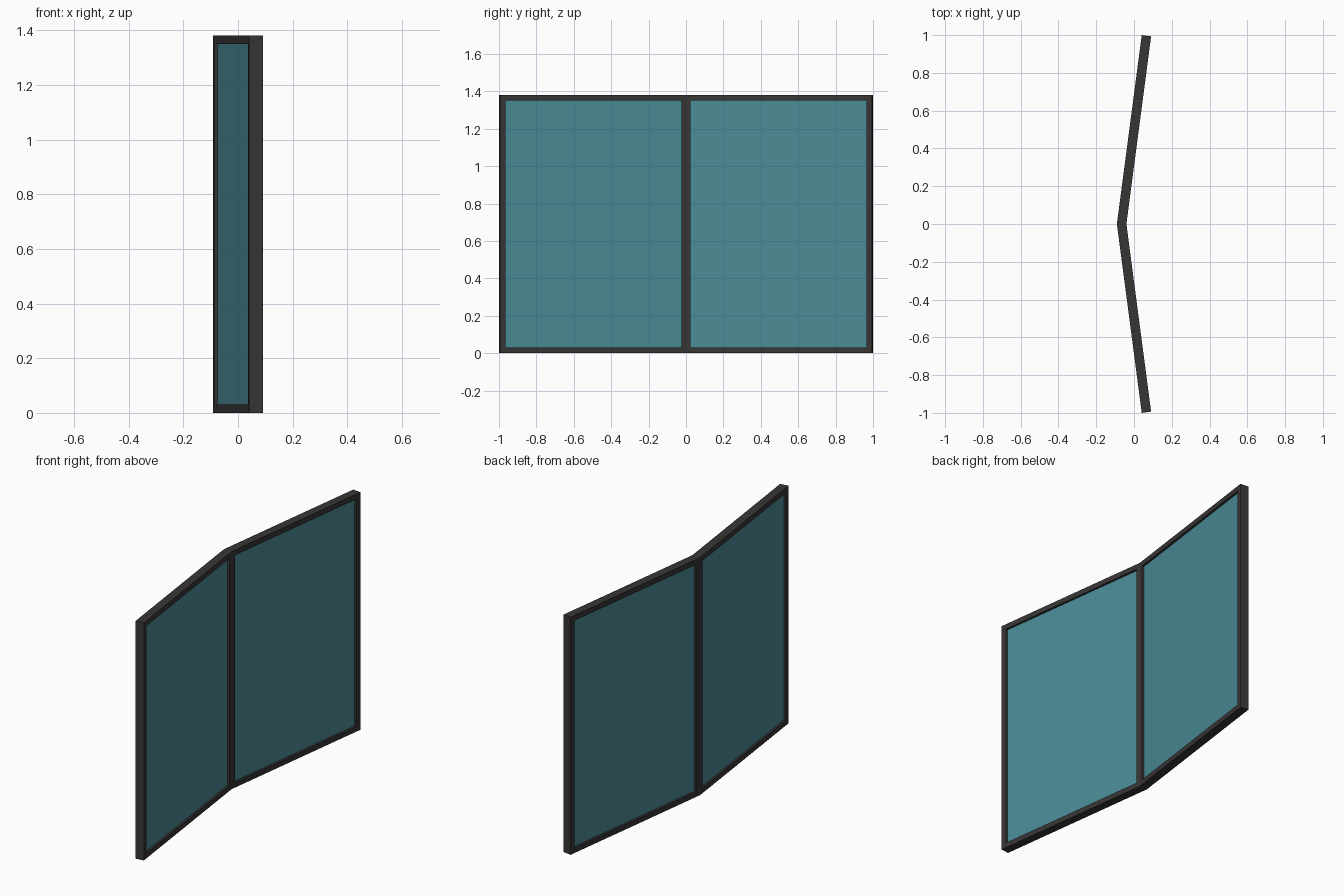
import bpy, bmesh, math

if "Cube" in bpy.data.objects:
    bpy.data.objects.remove(bpy.data.objects["Cube"])

ANGLE = math.radians(7.5)          # lean of each leaf from the y axis
LENGTH = 1 / math.cos(ANGLE)       # length of a leaf
DEPTH, BAR, HEIGHT = 0.05, 0.03, 1.38
GLASS = 0.025
X0 = -(LENGTH * math.sin(ANGLE) + DEPTH * math.cos(ANGLE)) / 2


def material(name, color):
    m = bpy.data.materials.new(name)
    m.diffuse_color = color
    m.use_nodes = True
    m.node_tree.nodes["Principled BSDF"].inputs["Base Color"].default_value = m.diffuse_color
    return m


def leaf_point(side, s, d, z):
    """s runs along the leaf from the fold, d through its depth."""
    x = X0 + s * math.sin(ANGLE) + d * math.cos(ANGLE)
    y = s * math.cos(ANGLE) - d * math.sin(ANGLE)
    return (x, side * y, z)


def make_object(name, bm, mat):
    bmesh.ops.recalc_face_normals(bm, faces=bm.faces)
    me = bpy.data.meshes.new(name)
    bm.to_mesh(me)
    bm.free()
    me.materials.append(mat)
    ob = bpy.data.objects.new(name, me)
    bpy.context.collection.objects.link(ob)
    return ob


def rectangle(bm, side, s0, s1, z0, z1, d):
    return [bm.verts.new(leaf_point(side, s, d, z))
            for s, z in ((s0, z0), (s1, z0), (s1, z1), (s0, z1))]


def bridge(bm, a, b):
    for i in range(4):
        j = (i + 1) % 4
        bm.faces.new((a[i], a[j], b[j], b[i]))


def frame(name, side, mat):
    bm = bmesh.new()
    outer, inner = [], []
    for d in (0, DEPTH):
        # outer edge at the fold is mitred onto the y = 0 plane
        outer.append(rectangle(bm, side, d * math.tan(ANGLE), LENGTH, 0, HEIGHT, d))
        inner.append(rectangle(bm, side, BAR, LENGTH - BAR, BAR, HEIGHT - BAR, d))
    bridge(bm, outer[0], outer[1])
    bridge(bm, inner[0], inner[1])
    for o, i in zip(outer, inner):
        bridge(bm, o, i)
    make_object(name, bm, mat)


def pane(name, side, mat):
    bm = bmesh.new()
    a, b = (rectangle(bm, side, BAR, LENGTH - BAR, BAR, HEIGHT - BAR, d)
            for d in ((DEPTH - GLASS) / 2, (DEPTH + GLASS) / 2))
    bridge(bm, a, b)
    bm.faces.new(a)
    bm.faces.new(b)
    make_object(name, bm, mat)


dark = material("dark_frame", (0.04, 0.036, 0.036, 1))
teal = material("teal_glass", (0.07, 0.26, 0.31, 0.85))

# Two mirrored leaves, each a frame with a recessed pane
for label, side in (("front", -1), ("back", 1)):
    frame(label + "_frame", side, dark)
    pane(label + "_pane", side, teal)
